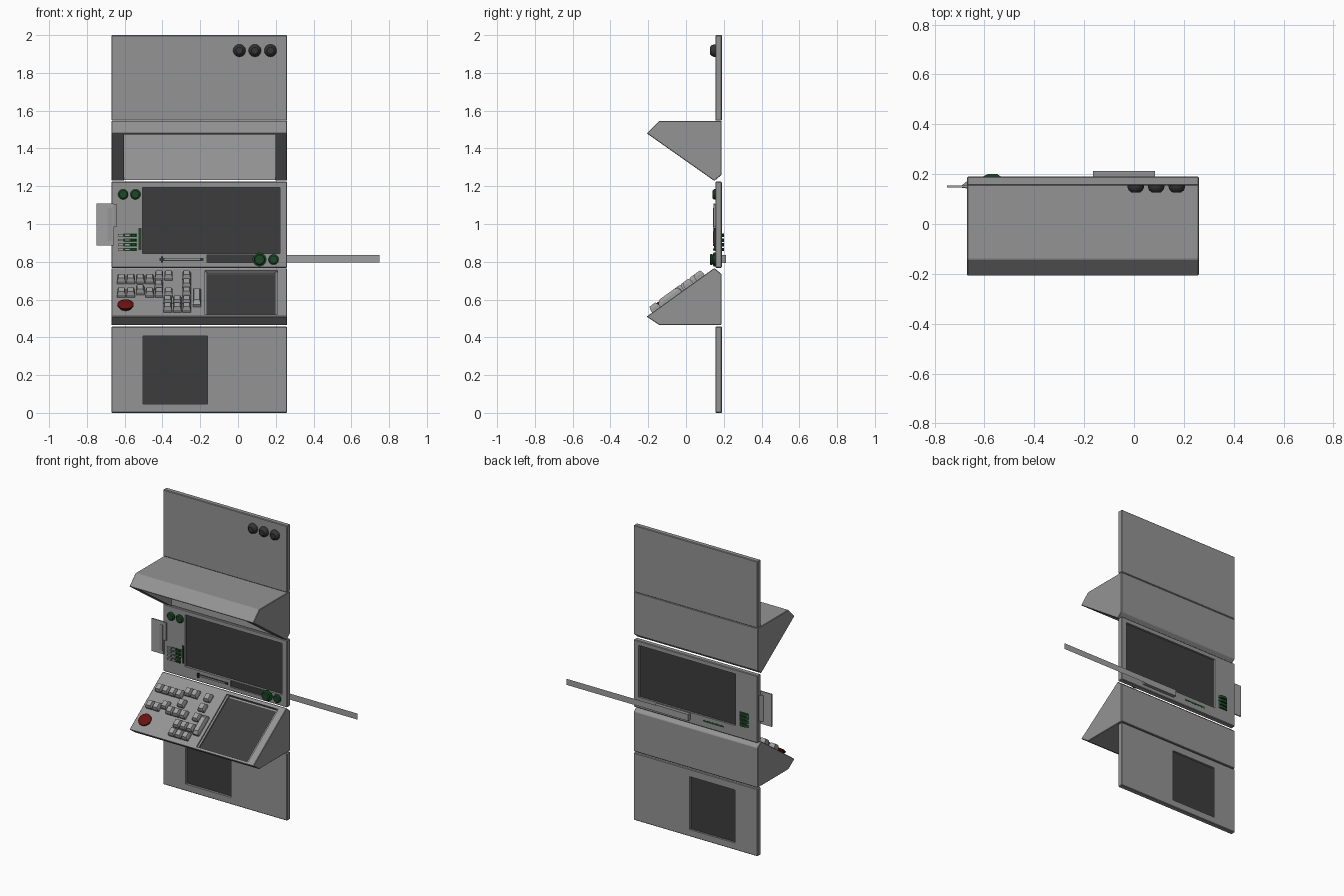
import bpy, bmesh, math
from mathutils import Matrix, Vector

if "Cube" in bpy.data.objects:
    bpy.data.objects.remove(bpy.data.objects["Cube"])


def material(name, rgb):
    m = bpy.data.materials.new(name)
    m.diffuse_color = (*rgb, 1)
    m.use_nodes = True
    m.node_tree.nodes["Principled BSDF"].inputs["Base Color"].default_value = m.diffuse_color
    return m


GREY = material("body grey", (0.295, 0.295, 0.295))
LIGHT = material("light grey", (0.35, 0.35, 0.35))
DARK = material("screen dark grey", (0.046, 0.046, 0.046))
KNOB = material("knob charcoal", (0.035, 0.035, 0.035))
GREEN = material("dark green", (0.012, 0.066, 0.02))
RED = material("dark red", (0.14, 0.006, 0.006))

X0, X1 = -0.67, 0.26           # cabinet sides
FRONT, BACK = 0.155, 0.19      # panel faces


def hull(name, points, mat=None, bevel=0, matrix=None):
    """Convex solid spanning the given points."""
    bm = bmesh.new()
    for p in points:
        bm.verts.new(matrix @ Vector(p) if matrix else p)
    bmesh.ops.convex_hull(bm, input=bm.verts)
    bmesh.ops.dissolve_limit(bm, angle_limit=0.005, verts=bm.verts, edges=bm.edges)
    bmesh.ops.recalc_face_normals(bm, faces=bm.faces)
    return mesh_object(name, bm, mat, bevel)


def mesh_object(name, bm, mat, bevel=0):
    me = bpy.data.meshes.new(name)
    bm.to_mesh(me)
    bm.free()
    ob = bpy.data.objects.new(name, me)
    bpy.context.collection.objects.link(ob)
    if mat:
        me.materials.append(mat)
    if bevel:
        mod = ob.modifiers.new("edge", 'BEVEL')
        mod.width = bevel
        mod.segments = 1
        mod.limit_method = 'ANGLE'
    return ob


def box(name, x, y, z, mat=None, bevel=0, matrix=None):
    return hull(name, [(a, b, c) for a in x for b in y for c in z], mat, bevel, matrix)


def prism(name, profile, x, mat=None, bevel=0):
    return hull(name, [(a, y, z) for a in x for y, z in profile], mat, bevel)


def select(ob):
    bpy.ops.object.select_all(action='DESELECT')
    ob.select_set(True)
    bpy.context.view_layer.objects.active = ob


def turned(name, rings, mat, matrix, sides=20):
    """Round convex part from (radius, height) rings along local z."""
    pts = [(r * math.cos(2 * math.pi * i / sides), r * math.sin(2 * math.pi * i / sides), h)
           for r, h in rings for i in range(sides)]
    ob = hull(name, pts, mat, 0, matrix)
    select(ob)
    bpy.ops.object.shade_smooth_by_angle(angle=math.radians(35))
    return ob


def cut(ob, cutter):
    mod = ob.modifiers.new("opening", 'BOOLEAN')
    mod.operation = 'DIFFERENCE'
    mod.solver = 'EXACT'
    mod.object = cutter
    select(ob)
    for m in list(ob.modifiers):
        bpy.ops.object.modifier_apply(modifier=m.name)
    bpy.data.objects.remove(cutter)


def facing(x, z, y=FRONT):
    """Frame on the panel front whose local z points forward."""
    return Matrix.Translation((x, y, z)) @ Matrix.Rotation(math.pi / 2, 4, 'X')


# flat wall panels, two with screen openings
box("top_panel", (X0, X1), (FRONT, BACK), (1.547, 2.0), GREY, 0.004)
middle = box("middle_panel", (X0, X1), (FRONT, BACK), (0.768, 1.224), GREY, 0.004)
cut(middle, box("cutter", (-0.505, 0.222), (0, 0.4), (0.843, 1.194)))
cut(middle, box("cutter", (-0.165, 0.085), (0, 0.4), (0.795, 0.837)))
lower = box("lower_panel", (X0, X1), (FRONT, BACK), (0.0, 0.457), GREY, 0.004)
cut(lower, box("cutter", (-0.502, -0.161), (0, 0.4), (0.047, 0.406)))

# thin screens set in the middle of the openings
box("main_screen", (-0.505, 0.222), (0.171, 0.177), (0.843, 1.194), DARK)
box("lower_screen", (-0.502, -0.161), (0.171, 0.177), (0.047, 0.406), DARK)

# overhanging hood, hollow between two thick cheeks
hood = prism("hood", [(-0.142, 1.546), (0.188, 1.546), (0.188, 1.26), (0.15, 1.228),
                      (-0.208, 1.48)], (X0, X1), GREY, 0.003)
cut(hood, prism("cutter", [(-0.26, 1.475), (0.155, 1.475), (0.155, 1.2), (-0.26, 1.2)],
                (-0.603, 0.198)))
box("hood_back_plate", (-0.603, 0.198), (0.151, 0.156), (1.234, 1.475), LIGHT)

# sloped console, mirrored shape of the hood
console = prism("console", [(-0.142, 0.465), (0.188, 0.465), (0.188, 0.735), (0.15, 0.767),
                            (-0.208, 0.51)], (X0, X1), GREY, 0.003)
TILT = math.atan2(0.257, 0.358)


def on_slope(x, z):
    y = -0.208 + (z - 0.51) * 0.358 / 0.257
    return Matrix.Translation((x, y, z)) @ Matrix.Rotation(TILT, 4, 'X')


desk = on_slope(0.017, 0.637)
cut(console, box("cutter", (-0.193, 0.193), (-0.2, 0.2), (-0.022, 0.05), matrix=desk))
box("console_screen", (-0.18, 0.18), (-0.2, 0.188), (-0.024, -0.018), DARK, matrix=desk)
for s in (-1, 1):
    box("console_screen_rim", (s * 0.186 - 0.006, s * 0.186 + 0.006), (-0.2, 0.2),
        (-0.024, -0.008), GREY, matrix=desk)


# console keys
def key(x, z, w=0.044, h=0.052, tall=0.034):
    base = [(a * w / 2, b * h / 2, -0.002) for a in (-1, 1) for b in (-1, 1)]
    mid = [(a * w / 2, b * h / 2, tall * 0.5) for a in (-1, 1) for b in (-1, 1)]
    cap = [(a * w * 0.36, b * h * 0.36, tall) for a in (-1, 1) for b in (-1, 1)]
    hull("console_key", base + mid + cap, LIGHT, 0, on_slope(x, z))


for i in range(6):
    x = -0.618 + 0.05 * i
    key(x, 0.698 if i < 4 else 0.715)
    key(x, 0.625 if i != 2 else 0.64)
key(-0.42, 0.665)
for z in (0.715, 0.672, 0.629):
    key(-0.272, z)
for x in (-0.372, -0.322, -0.272):
    for z in (0.583, 0.546):
        key(x, z)
key(-0.218, 0.602, 0.042, 0.14)

# red stop button
stop = on_slope(-0.595, 0.56)
turned("stop_button_base", [(0.034, -0.002), (0.034, 0.012)], RED, stop)
turned("stop_button_cap", [(0.037, 0.008), (0.043, 0.014), (0.043, 0.02), (0.03, 0.028)],
       RED, stop)

# charcoal domes on the top panel
for x in (0.007, 0.089, 0.172):
    turned("dome_knob", [(0.033, -0.002), (0.033, 0.008), (0.028, 0.02), (0.018, 0.028)],
           KNOB, facing(x, 1.918))

# green buttons on the middle panel
for x, z in ((-0.608, 1.157), (-0.543, 1.157), (0.188, 0.812)):
    turned("green_button", [(0.027, -0.002), (0.027, 0.008), (0.02, 0.014)], GREEN, facing(x, z))
turned("green_dial_base", [(0.037, -0.002), (0.037, 0.008), (0.03, 0.012)], GREEN,
       facing(0.114, 0.812))
turned("green_dial_cap", [(0.024, 0.01), (0.03, 0.022), (0.024, 0.028)], GREEN,
       facing(0.114, 0.812))

# switch rows: green bars through the panel with grey caps
for z in (0.94, 0.915, 0.89, 0.865):
    hull("switch_bar", [(x, y, z + s * 0.009) for s in (-1, 1)
                        for x, y in ((-0.605, 0.152), (-0.535, 0.152), (-0.605, 0.191),
                                     (-0.535, 0.191), (-0.585, 0.201), (-0.55, 0.201))], GREEN)
    for i, mat in enumerate((LIGHT, LIGHT, GREEN)):
        x = -0.621 + 0.034 * i
        box("switch_cap", (x - 0.014, x + 0.014), (0.144, 0.157), (z - 0.006, z + 0.006), mat)

# sliders
box("upright_slider_slot", (-0.526, -0.512), (0.149, 0.157), (0.862, 0.98), KNOB)
box("upright_slider_grip", (-0.524, -0.514), (0.143, 0.15), (0.9, 0.96), GREEN)
box("level_slider_slot", (-0.415, -0.182), (0.15, 0.157), (0.805, 0.819), KNOB)
box("level_slider_rail", (-0.39, -0.2), (0.147, 0.151), (0.81, 0.817), GREY)
box("level_slider_grip", (-0.407, -0.397), (0.143, 0.152), (0.797, 0.828), KNOB)
box("level_slider_back", (-0.42, -0.26), (0.186, 0.191), (0.807, 0.818), GREEN)

# slot unit behind the panel
box("slot_face", (-0.165, 0.085), (0.166, 0.17), (0.795, 0.837), DARK)
box("slot_housing", (-0.165, 0.085), (0.17, 0.213), (0.793, 0.837), GREY)

# long paper-thin strip behind the slot
bm = bmesh.new()
bm.faces.new([bm.verts.new((x, 0.214, z)) for x, z in
              ((-0.165, 0.795), (0.748, 0.795), (0.748, 0.836), (-0.165, 0.836))])
mesh_object("long_strip", bm, LIGHT)

# side plate with its hinge
box("side_plate", (-0.75, -0.66), (0.146, 0.154), (0.887, 1.108), LIGHT)
hull("side_plate_hinge", [(x, y, z) for x, ys in ((-0.69, (0.145, 0.156)), (-0.665, (0.142, 0.176)))
                          for y in ys for z in (0.91, 1.085)], GREY)
box("side_plate_clip", (-0.665, -0.642), (0.146, 0.157), (0.985, 1.105), GREY)
